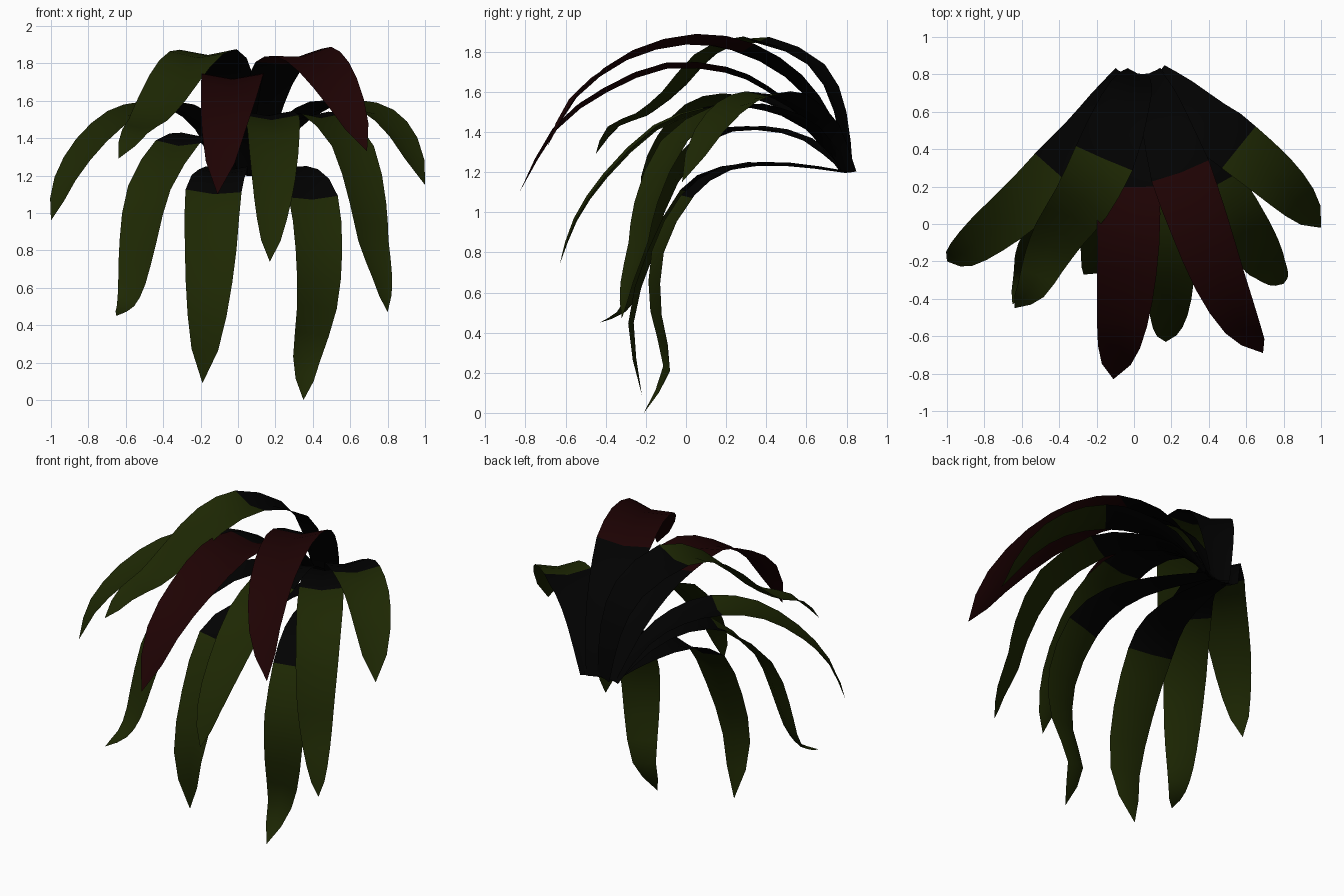
import bpy
import bmesh
from mathutils import Vector

cube = bpy.data.objects.get("Cube")
if cube:
    bpy.data.objects.remove(cube, do_unlink=True)


def make_material(name, color):
    mat = bpy.data.materials.new(name)
    mat.use_nodes = True
    mat.diffuse_color = (*color, 1)
    mat.node_tree.nodes["Principled BSDF"].inputs["Base Color"].default_value = (*color, 1)
    return mat


charcoal = make_material("charcoal_stalk", (.0004, .0004, .0004))
green = make_material("dark_green_leaf", (.0125, .0205, .001))
maroon = make_material("maroon_leaf", (.013, .0007, .001))

STEPS = 2          # rings per path segment
STALK_SEGMENTS = 3  # path segments that take the stalk colour


def smooth_path(points):
    """Catmull-Rom curve through the given points."""
    pts = [Vector(p) for p in points]
    pts = [2 * pts[0] - pts[1]] + pts + [2 * pts[-1] - pts[-2]]
    path = []
    for a, b, c, d in zip(pts, pts[1:], pts[2:], pts[3:]):
        for i in range(STEPS):
            t = i / STEPS
            path.append(.5 * (2 * b + (c - a) * t + (2 * a - 5 * b + 4 * c - d) * t ** 2
                              + (3 * b - a - 3 * c + d) * t ** 3))
    return path + [pts[-2]]


def leaf(name, tip_material, width, across, *points):
    """Arching blade with a shallow gutter, narrow at the root, pointed at the tip."""
    path = smooth_path(points)
    across = Vector(across)
    # Distance travelled along the blade sets its width
    travel = [0]
    for a, b in zip(path, path[1:]):
        travel.append(travel[-1] + (b - a).length)
    bm = bmesh.new()
    rings = []
    last = len(path) - 1
    for i, centre in enumerate(path):
        t = travel[i] / travel[-1]
        tangent = (path[min(i + 1, last)] - path[max(i - 1, 0)]).normalized()
        side = (across - tangent * across.dot(tangent)).normalized()
        normal = tangent.cross(side)
        half = width / 2 * min(1, .34 + 1.6 * t) * (1 - t ** 4) ** .7
        fold = normal * half * .09
        if i == last:
            rings.append([bm.verts.new(centre)] * 3)
        else:
            rings.append([bm.verts.new(centre + side * half + fold),
                          bm.verts.new(centre - fold),
                          bm.verts.new(centre - side * half + fold)])
    for i, (low, high) in enumerate(zip(rings, rings[1:])):
        for j in range(2):
            corners = [low[j + 1], high[j + 1], high[j], low[j]]
            face = bm.faces.new(list(dict.fromkeys(corners)))
            face.material_index = 0 if i < STALK_SEGMENTS * STEPS else 1
            face.smooth = True
    bmesh.ops.recalc_face_normals(bm, faces=bm.faces)
    mesh = bpy.data.meshes.new(name)
    bm.to_mesh(mesh)
    bm.free()
    mesh.materials.append(charcoal)
    mesh.materials.append(tip_material)
    bpy.context.collection.objects.link(bpy.data.objects.new(name, mesh))


# Maroon upper leaves
leaf("maroon_leaf_centre", maroon, .35, (1, 0, 0),
     (0, .8, 1.2), (-.01, .6, 1.46), (-.02, .4, 1.62), (-.03, .2, 1.71),
     (-.03, -.1, 1.73), (-.05, -.4, 1.61), (-.08, -.65, 1.42), (-.11, -.83, 1.1))
leaf("maroon_leaf_left", maroon, .34, (1, .2, .15),
     (.08, .81, 1.2), (.12, .7, 1.46), (.17, .53, 1.67), (.25, .28, 1.81),
     (.35, 0, 1.85), (.46, -.3, 1.77), (.58, -.55, 1.58), (.69, -.69, 1.33))

# Green leaves on the model's right side
leaf("upper_leaf_right", green, .34, (1, -.33, 0),
     (.02, .81, 1.2), (0, .76, 1.5), (-.05, .64, 1.73), (-.16, .35, 1.86),
     (-.28, .12, 1.79), (-.4, -.05, 1.61), (-.48, -.2, 1.49), (-.55, -.35, 1.43),
     (-.64, -.45, 1.29))
leaf("outer_leaf_right", green, .3, (1, -.94, 0),
     (-.06, .8, 1.2), (-.16, .64, 1.43), (-.27, .47, 1.54), (-.42, .28, 1.58),
     (-.6, .1, 1.53), (-.78, -.05, 1.38), (-.92, -.16, 1.18), (-1, -.2, .96))
leaf("lower_leaf_right", green, .28, (1, -.45, 0),
     (-.04, .8, 1.2), (-.12, .6, 1.36), (-.2, .35, 1.42), (-.32, .12, 1.37),
     (-.47, -.09, 1.13), (-.53, -.19, .85), (-.565, -.25, .62), (-.6, -.32, .5),
     (-.65, -.43, .45))

# Green leaves on the model's left side
leaf("outer_leaf_left", green, .3, (1, 1.05, 0),
     (.13, .81, 1.2), (.25, .69, 1.43), (.4, .54, 1.55), (.56, .41, 1.59),
     (.74, .26, 1.54), (.88, .12, 1.4), (1, -.02, 1.15))
leaf("lower_leaf_left", green, .28, (1, .6, 0),
     (.1, .81, 1.2), (.2, .62, 1.42), (.32, .42, 1.51), (.45, .21, 1.52),
     (.61, -.05, 1.35), (.69, -.19, 1.05), (.72, -.23, .85), (.77, -.29, .65),
     (.8, -.32, .47))

# Green leaves hanging at the front
leaf("middle_leaf", green, .3, (1, .08, 0),
     (.06, .8, 1.2), (.1, .6, 1.42), (.14, .35, 1.53), (.18, .1, 1.51),
     (.19, -.15, 1.42), (.19, -.4, 1.18), (.18, -.55, .96), (.17, -.63, .74))
leaf("bottom_leaf_right", green, .31, (1, -.08, 0),
     (0, .8, 1.2), (-.04, .5, 1.24), (-.08, .2, 1.22), (-.13, 0, 1.11),
     (-.145, -.17, .8), (-.165, -.27, .45), (-.19, -.22, .09))
leaf("bottom_leaf_left", green, .28, (1, .25, 0),
     (.1, .8, 1.2), (.22, .48, 1.24), (.32, .22, 1.22), (.4, .02, 1.08),
     (.43, -.13, .8), (.42, -.14, .5), (.365, -.09, .22), (.35, -.21, 0))
